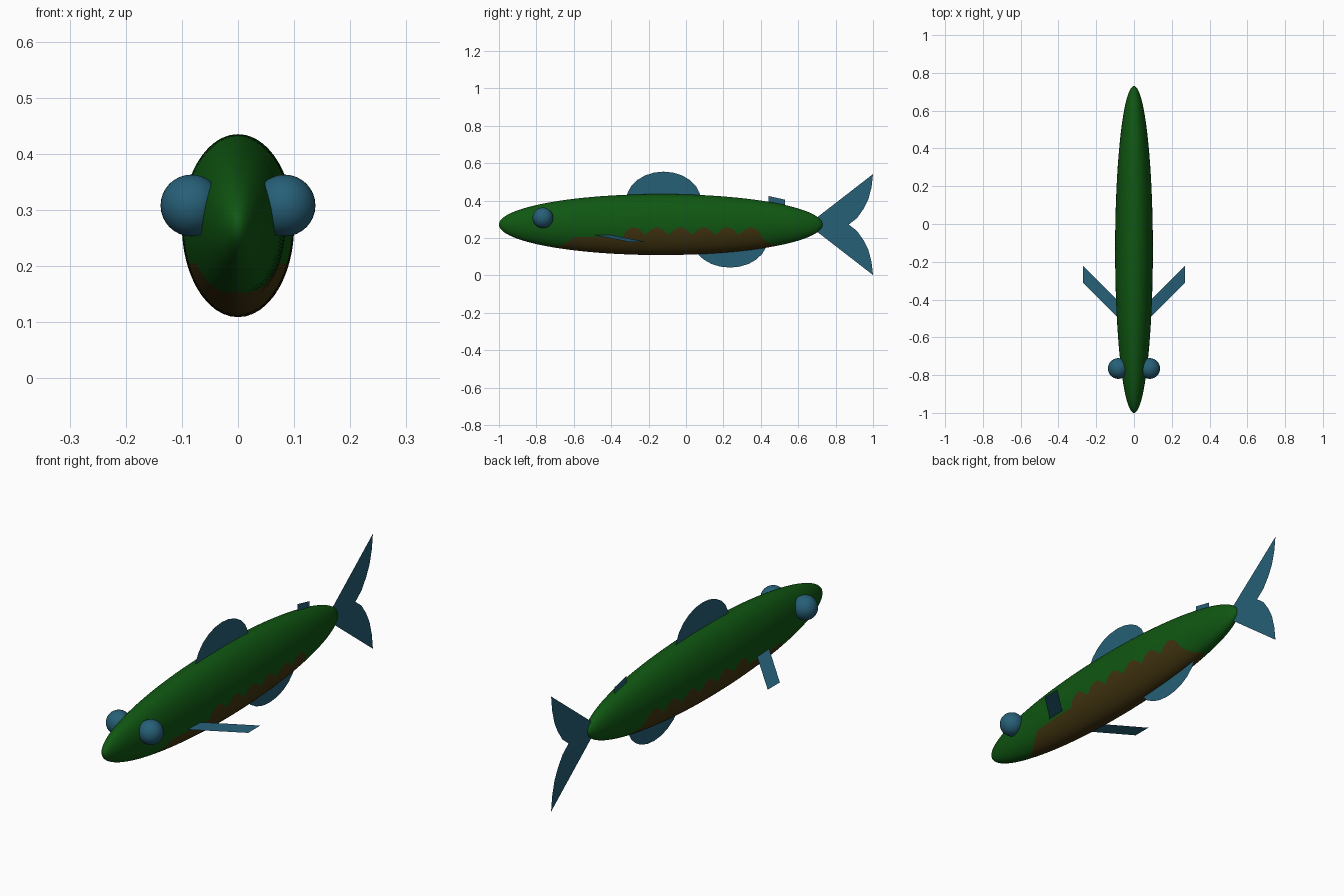
import bpy, bmesh
from math import sin, cos, pi, acos, sqrt, radians

cube = bpy.data.objects.get("Cube")
if cube:
    bpy.data.objects.remove(cube, do_unlink=True)


def material(name, rgb):
    m = bpy.data.materials.new(name)
    m.use_nodes = True
    m.diffuse_color = (*rgb, 1)
    m.node_tree.nodes["Principled BSDF"].inputs["Base Color"].default_value = (*rgb, 1)
    return m


GREEN = material("scale green", (0.005, 0.095, 0.006))
BROWN = material("belly brown", (0.052, 0.033, 0.005))
BLUE = material("fin blue", (0.020, 0.115, 0.185))


def add_object(name, bm, mats):
    mesh = bpy.data.meshes.new(name)
    bm.to_mesh(mesh)
    bm.free()
    for m in mats:
        mesh.materials.append(m)
    obj = bpy.data.objects.new(name, mesh)
    bpy.context.collection.objects.link(obj)
    return obj


# Body: an ellipsoid whose grid follows the scalloped belly line
YC, ZC = -0.135, 0.272
RX, RY, RZ = 0.1, 0.865, 0.163
BELLY_START, BELLY_END = -0.735, 0.5
RINGS, LOW, HIGH = 200, 10, 22


def angle_at(y, z):
    s = sqrt(max(1 - ((y - YC) / RY) ** 2, 0.0001))
    return acos(max(-1, min(1, (ZC - z) / (RZ * s))))


def belly_angle(y):
    """Angle up from the keel where brown meets green."""
    if y < -0.6:
        a = angle_at(-0.6, 0.2) * (y - BELLY_START) / (-0.6 - BELLY_START)
    elif y < -0.33:
        a = angle_at(y, 0.205)
    elif y < 0.4:
        a = angle_at(y, 0.215 + 0.042 * abs(cos(pi * (y + 0.28) / 0.125)))
    else:
        a = angle_at(0.4, 0.21) * (BELLY_END - y) / (BELLY_END - 0.4)
    return max(a, 0.03)


bm = bmesh.new()
rings = []
for i in range(1, RINGS):
    phi = pi * i / RINGS
    y, s = YC - RY * cos(phi), sin(phi)
    split = belly_angle(y)
    side = [split * j / LOW for j in range(LOW)]
    side += [split + (pi - split) * j / HIGH for j in range(HIGH + 1)]
    angles = side + [-a for a in side[-2:0:-1]]
    rings.append([bm.verts.new((RX * s * sin(a), y, ZC - RZ * s * cos(a))) for a in angles])
count = len(rings[0])
for r0, r1 in zip(rings, rings[1:]):
    y = (r0[0].co.y + r1[0].co.y) / 2
    for j in range(count):
        k = (j + 1) % count
        f = bm.faces.new((r0[j], r0[k], r1[k], r1[j]))
        low = j < LOW or j >= count - LOW
        f.material_index = int(low and BELLY_START < y < BELLY_END)
for ring, y in ((rings[0], YC - RY), (rings[-1], YC + RY)):
    tip = bm.verts.new((0, y, ZC))
    for j in range(count):
        bm.faces.new((tip, ring[j], ring[(j + 1) % count]))
bmesh.ops.recalc_face_normals(bm, faces=bm.faces)
for f in bm.faces:
    f.smooth = True
add_object("body", bm, [GREEN, BROWN])

# Eyes
for side, x in (("left", 0.083), ("right", -0.083)):
    bm = bmesh.new()
    bmesh.ops.create_uvsphere(bm, u_segments=32, v_segments=16, radius=0.055)
    bmesh.ops.translate(bm, verts=bm.verts, vec=(x, -0.765, 0.308))
    for f in bm.faces:
        f.smooth = True
    add_object(side + "_eye", bm, [BLUE])


# Flat fins
def fin(name, points):
    bm = bmesh.new()
    bm.faces.new([bm.verts.new(p) for p in points])
    add_object(name, bm, [BLUE])


def oval(y, z, ry, rz, n=24):
    return [(0, y + ry * cos(2 * pi * i / n), z + rz * sin(2 * pi * i / n)) for i in range(n)]


fin("dorsal_fin", oval(-0.12, 0.4, 0.2, 0.155))
fin("anal_fin", oval(0.235, 0.19, 0.2, 0.148))
fin("adipose_fin", [(0, 0.44, 0.35), (0, 0.53, 0.33), (0, 0.53, 0.405), (0, 0.44, 0.425)])

# Tail: two mirrored lobes with curved trailing edges
lobe = [(0.66, 0), (0.87, 0), (0.915, 0.035), (0.95, 0.085), (0.975, 0.135),
        (0.992, 0.2), (1.0, 0.27), (0.69, 0.03)]
for name, sign in (("upper", 1), ("lower", -1)):
    fin(name + "_tail_lobe", [(0, y, ZC + sign * h) for y, h in lobe[::sign]])

# Pectoral fins, swept back and drooping slightly
for name, sx in (("left", 1), ("right", -1)):
    corners = [(0.06, -0.52, 0.222), (0.27, -0.31, 0.18), (0.27, -0.22, 0.18), (0.06, -0.43, 0.222)]
    fin(name + "_pectoral_fin", [(sx * x, y, z) for x, y, z in corners[::sx]])
